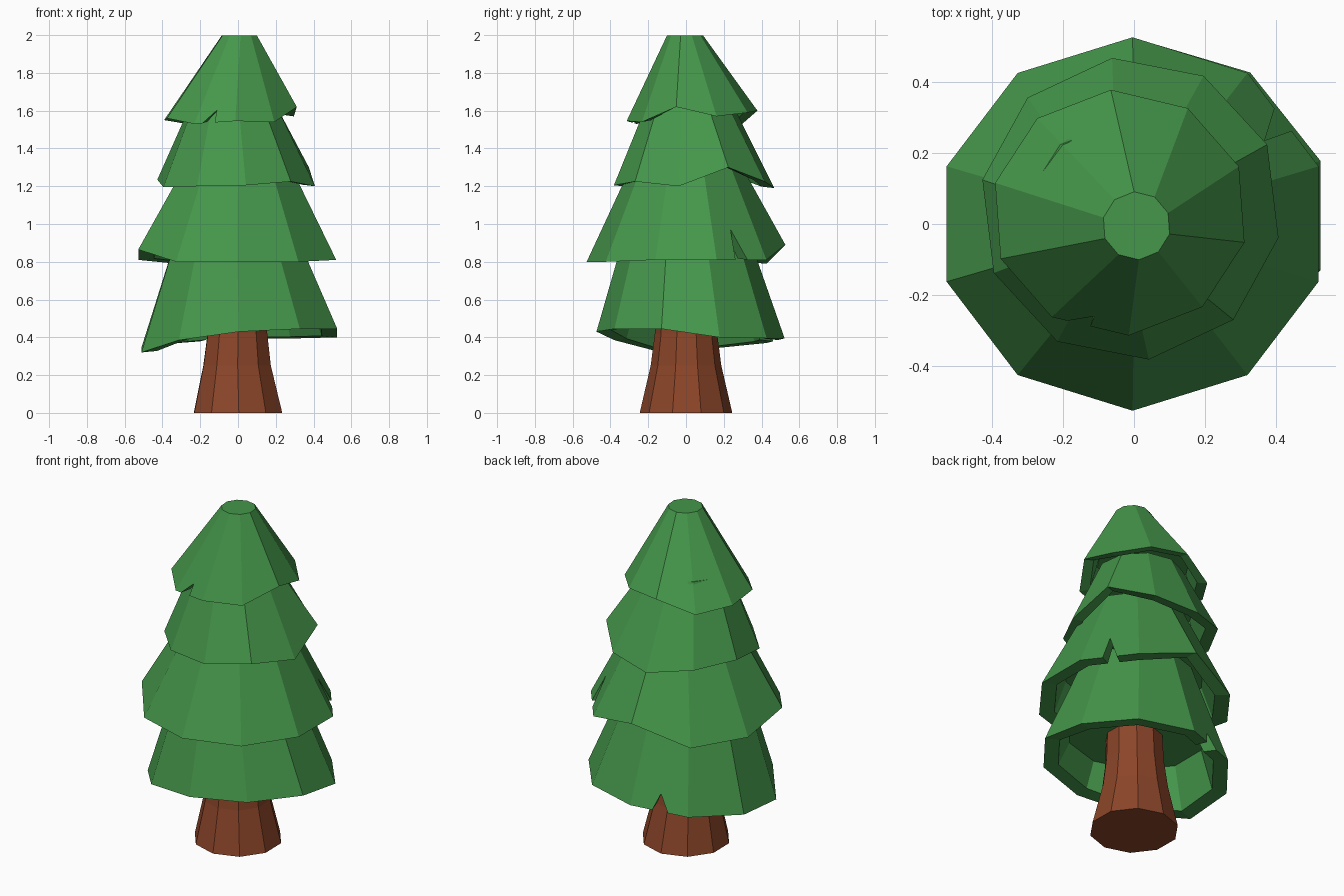
import bpy, bmesh
from math import cos, sin, radians
from mathutils import Vector

if "Cube" in bpy.data.objects:
    bpy.data.objects.remove(bpy.data.objects["Cube"])

N = 10


def material(name, color):
    m = bpy.data.materials.new(name)
    m.diffuse_color = (*color, 1)
    m.use_nodes = True
    m.node_tree.nodes["Principled BSDF"].inputs["Base Color"].default_value = m.diffuse_color
    return m


GREEN = material("needles", (0.06, 0.31, 0.07))
BROWN = material("bark", (0.26, 0.06, 0.022))


def ring(center, radii, zs, phase):
    return [Vector((center[0] + radii[0] * cos(radians(phase + 36 * k)),
                    center[1] + radii[1] * sin(radians(phase + 36 * k)), zs[k])) for k in range(N)]


def finish(bm, name, mat):
    bmesh.ops.recalc_face_normals(bm, faces=bm.faces)
    mesh = bpy.data.meshes.new(name)
    bm.to_mesh(mesh)
    bm.free()
    mesh.materials.append(mat)
    bpy.context.collection.objects.link(bpy.data.objects.new(name, mesh))


def tier(name, top_center, top_r, top_z, center, radii, phase, zs, notch=None, roof_rise=0.17):
    """Hollow ragged skirt; notch = (segment, start, apex, end, rise)."""
    bm = bmesh.new()
    top = ring(top_center, (top_r, top_r), [top_z] * N, phase)
    low = ring(center, radii, zs, phase)
    # hem points: (segment, unnotched point, actual point)
    hem = []
    for k in range(N):
        hem.append((k, low[k], low[k]))
        if notch and notch[0] == k:
            j = (k + 1) % N
            for t, rise in ((notch[1], 0), (notch[2], notch[4]), (notch[3], 0)):
                p = low[k].lerp(low[j], t)
                hem.append((k, p, p.lerp(top[k].lerp(top[j], t), rise)))
    roof_z = sum(zs) / N + roof_rise
    c = Vector((*center, 0))

    def inset(p, s, z):
        q = c + (p - c) * s
        q.z = z
        return q

    tv = [bm.verts.new(p) for p in top]
    outer = [bm.verts.new(p) for _, _, p in hem]
    inner = [bm.verts.new(inset(p, 0.84, p.z + 0.008)) for _, _, p in hem]
    roof = [bm.verts.new(inset(b, 0.72, roof_z)) for _, b, _ in hem]
    bm.faces.new(tv)
    bm.faces.new(roof)
    for k in range(N):
        j = (k + 1) % N
        pts = [v for v, h in zip(outer, hem) if h[0] == k]
        end = next(v for v, h in zip(outer, hem) if h[0] == j)
        bm.faces.new([tv[k]] + pts + [end, tv[j]])
    for i in range(len(hem)):
        j = (i + 1) % len(hem)
        bm.faces.new([outer[i], inner[i], inner[j], outer[j]])
        bm.faces.new([inner[i], roof[i], roof[j], inner[j]])
    finish(bm, name, GREEN)


# foliage tiers, top to bottom
tier("foliage_top", (0.007, -0.005), 0.096, 1.998, (-0.04, 0.032), (0.362, 0.347), 22,
     [1.57, 1.59, 1.60, 1.53, 1.55, 1.56, 1.53, 1.545, 1.54, 1.62],
     (6, 0.2, 0.48, 0.5, 0.14), 0.12)
tier("foliage_upper", (-0.025, 0.02), 0.235, 1.62, (-0.01, 0.043), (0.425, 0.428), 25,
     [1.30, 1.225, 1.19, 1.225, 1.235, 1.195, 1.20, 1.205, 1.225, 1.20])
tier("foliage_middle", (0, 0), 0.27, 1.35, (-0.004, 0), (0.551, 0.526), 18,
     [0.81, 0.81, 0.89, 0.79, 0.81, 0.865, 0.80, 0.80, 0.80, 0.81],
     (0, 0.38, 0.43, 0.62, 0.3))
tier("foliage_bottom", (-0.01, 0), 0.31, 1.0, (0.007, 0.024), (0.545, 0.498), 18,
     [0.40, 0.395, 0.395, 0.37, 0.345, 0.32, 0.385, 0.43, 0.445, 0.445],
     (2, 0.38, 0.5, 0.65, 0.15), 0.19)

# flared trunk
bm = bmesh.new()
rows = [[bm.verts.new(p) for p in ring((x, 0), (r, r), [z] * N, 19)]
        for x, r, z in ((0, 0.245, 0), (-0.005, 0.187, 0.25), (-0.003, 0.165, 0.42), (0, 0.155, 0.65))]
for a, b in zip(rows, rows[1:]):
    for k in range(N):
        j = (k + 1) % N
        bm.faces.new([a[k], a[j], b[j], b[k]])
bm.faces.new(rows[0])
bm.faces.new(rows[-1])
finish(bm, "trunk", BROWN)
